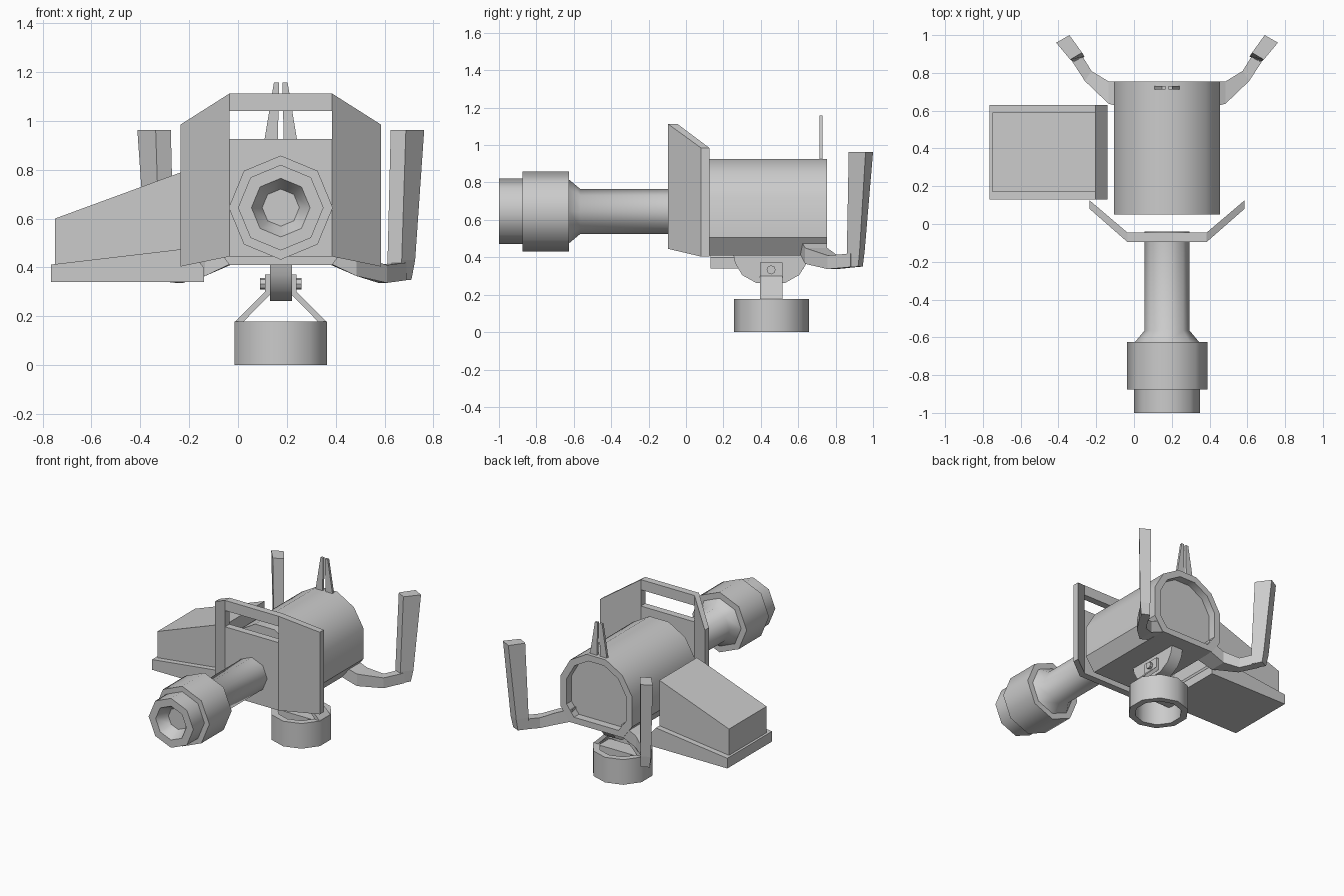
import bpy, bmesh
from math import sin, cos, pi, radians
from mathutils import Vector

if "Cube" in bpy.data.objects:
    bpy.data.objects.remove(bpy.data.objects["Cube"])

CX, CZ = 0.175, 0.645      # symmetry plane and barrel axis height


def finish(name, bm, smooth=None):
    bmesh.ops.remove_doubles(bm, verts=bm.verts, dist=1e-5)
    bmesh.ops.recalc_face_normals(bm, faces=bm.faces)
    me = bpy.data.meshes.new(name)
    bm.to_mesh(me)
    bm.free()
    ob = bpy.data.objects.new(name, me)
    bpy.context.collection.objects.link(ob)
    if smooth:
        bpy.ops.object.select_all(action='DESELECT')
        ob.select_set(True)
        bpy.context.view_layer.objects.active = ob
        bpy.ops.object.shade_smooth_by_angle(angle=radians(smooth))
    return ob


def loft(name, sections, smooth=None, closed=False):
    """Skin a list of equal-length point rings; cap the ends or close the loop."""
    bm = bmesh.new()
    rings = [[bm.verts.new(p) for p in s] for s in sections]
    n = len(rings[0])
    pairs = list(zip(rings, rings[1:] + rings[:1])) if closed else list(zip(rings, rings[1:]))
    for a, b in pairs:
        for i in range(n):
            j = (i + 1) % n
            bm.faces.new((a[i], a[j], b[j], b[i]))
    if not closed:
        bm.faces.new(rings[0])
        bm.faces.new(rings[-1])
    return finish(name, bm, smooth)


def mirrored(name, sections):
    """Build a part and its twin across the symmetry plane."""
    loft(name + "_right", sections)
    loft(name + "_left", [[(2 * CX - x, y, z) for x, y, z in s] for s in sections])


def slab(name, profile, y0, y1):
    """Extrude an xz profile along y."""
    return loft(name, [[(x, y, z) for x, z in profile] for y in (y0, y1)])


def box(name, x0, x1, y0, y1, z0, z1):
    return slab(name, [(x0, z0), (x1, z0), (x1, z1), (x0, z1)], y0, y1)


# Barrel with stepped muzzle, octagonal
def octagon(y, r):
    return [(CX + r * sin(k * pi / 4), y, CZ + r * cos(k * pi / 4)) for k in range(8)]


profile = [(-0.92, .076), (-1, .12), (-1, .175), (-.875, .175), (-.875, .213),
           (-.625, .213), (-.625, .17), (-.565, .12), (-.04, .12)]
loft("barrel", [octagon(y, r) for y, r in profile], smooth=46)

# Receiver body: rounded top, chamfered bottom, recessed rear
half = [(.21, .41), (.28, .505)] + [(.29 * cos(radians(a)), CZ + .29 * sin(radians(a)))
                                    for a in (15, 45, 75)]
outline = half + [(-x, z) for x, z in reversed(half)]


def body_ring(y, s):
    return [(CX + x * s, y, .66 + (z - .66) * s) for x, z in outline]


loft("receiver_body", [body_ring(.05, 1), body_ring(.755, 1),
                       body_ring(.755, .83), body_ring(.70, .83)], smooth=35)

# Shield: centre plate, top bar and two swept wings
box("shield_plate", CX - .21, CX + .21, -.095, -.045, .445, .925)
box("shield_top_bar", CX - .21, CX + .21, -.095, -.045, 1.04, 1.112)
mirrored("shield_wing", [
    [(.385, -.095, .445), (.385, -.045, .445), (.385, -.045, 1.112), (.385, -.095, 1.112)],
    [(.585, .08, .404), (.585, .125, .404), (.585, .125, .985), (.585, .08, .985)]])

# Ammunition tray and box on the left
slab("ammo_tray", [(-.765, .34), (-.14, .34), (-.14, .40), (-.205, .478), (-.765, .412)], .13, .63)
slab("ammo_box", [(-.75, .40), (-.205, .40), (-.205, .80), (-.75, .60)], .17, .59)


# Rear handles: swept arm and upright grip
def arm(a, b, z0, z1):
    return [(*a, z0), (*b, z0), (*b, z1), (*a, z1)]


mirrored("handle_arm", [arm((.37, .75), (.38, .61), .415, .50),
                        arm((.485, .755), (.485, .637), .365, .45),
                        arm((.575, .81), (.61, .757), .337, .41),
                        arm((.64, .915), (.69, .88), .348, .42)])
mirrored("handle_grip", [
    [(.615, .885, .347), (.665, .855, .347), (.71, .92, .35), (.655, .945, .35)],
    [(.612, .887, .43), (.67, .86, .43), (.725, .928, .43), (.662, .955, .43)],
    [(.625, .907, .962), (.687, .87, .962), (.762, .96, .962), (.692, 1.0, .962)]])

# Rear sight: two tapered posts
mirrored("rear_sight", [[(x, y, z) for x, z in ((.187, .92), (.242, .92), (.203, 1.157), (.182, 1.157))]
                        for y in (.713, .73)])


# Pedestal ring, open through the middle
def ring(r, z):
    return [(CX + r * sin(k * pi / 5), .457 + r * cos(k * pi / 5), z) for k in range(10)]


loft("pedestal_ring", [ring(.2, 0), ring(.2, .178), ring(.155, .178), ring(.155, 0)],
     smooth=40, closed=True)
box("pedestal_cross_bar", .01, .34, .395, .515, .12, .172)

# Yoke straps, pivot fin and bolt
mirrored("yoke_strap", [[(x, y, z) for x, z in ((.365, .176), (.24, .30), (.24, .372), (.22, .372),
                                              (.22, .288), (.33, .176))] for y in (.395, .515)])
fin = [(.25, .43), (.262, .37), (.30, .305), (.375, .263), (.53, .263), (.605, .305), (.64, .36), (.655, .43)]
loft("pivot_fin", [[(x, y, z) for y, z in fin] for x in (.13, .22)], smooth=40)
loft("pivot_bolt", [[(x, .455 + .024 * cos(k * pi / 4), .333 + .024 * sin(k * pi / 4)) for k in range(8)]
                    for x in (.09, .26)])
